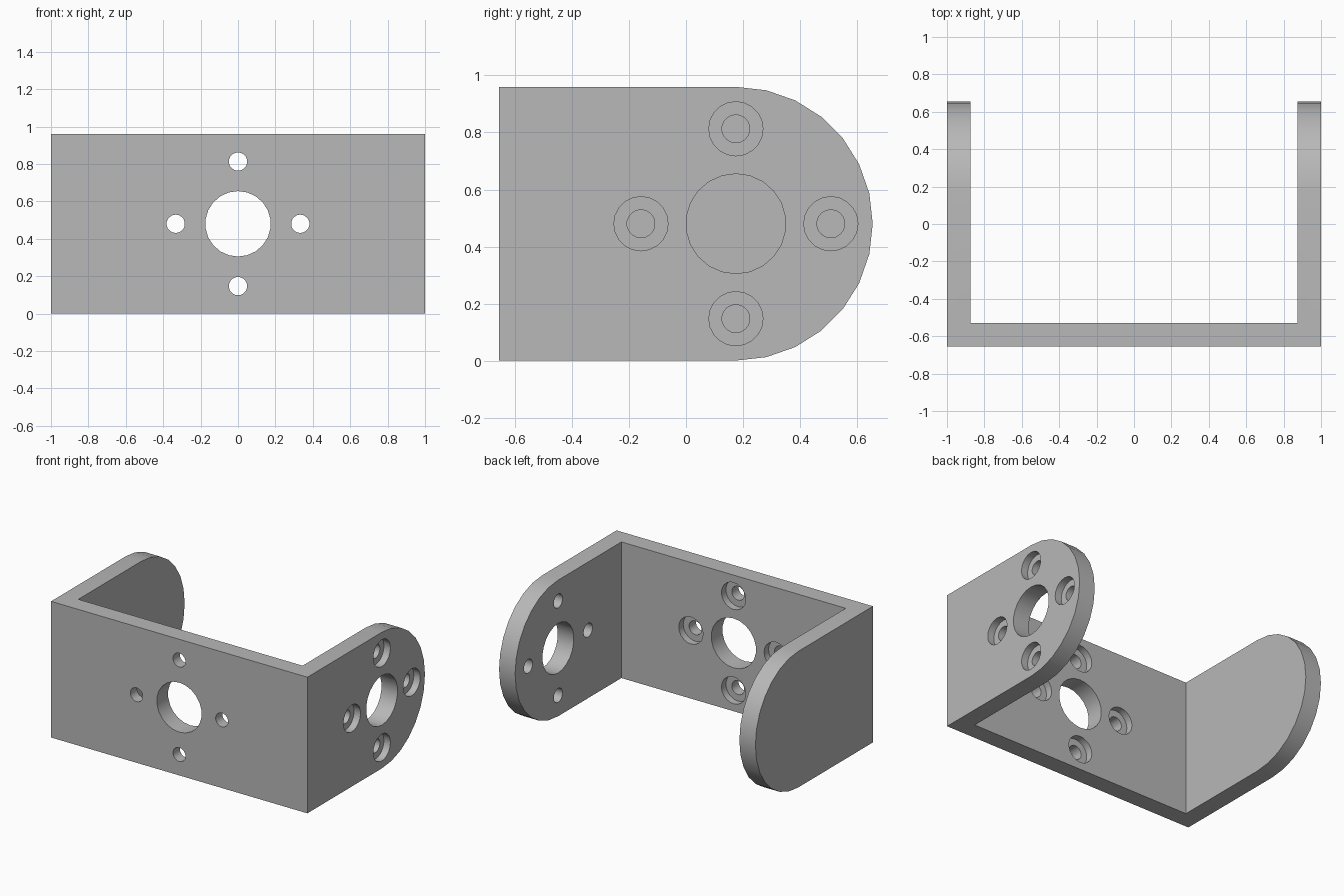
import bpy
import bmesh
from math import pi, sin, cos
from mathutils import Matrix, Vector

if "Cube" in bpy.data.objects:
    bpy.data.objects.remove(bpy.data.objects["Cube"])

DEPTH = 0.655      # half length front to back
RADIUS = 0.48      # rounded ear radius
THICK = 0.125      # plate thickness
EAR_Y = DEPTH - RADIUS
BORE = 0.05        # counterbore depth

grey = bpy.data.materials.new("plain grey")
grey.use_nodes = True
grey.diffuse_color = (0.48, 0.48, 0.48, 1)
grey.node_tree.nodes["Principled BSDF"].inputs["Base Color"].default_value = (0.48, 0.48, 0.48, 1)


def add_object(name, bm):
    bmesh.ops.recalc_face_normals(bm, faces=bm.faces)
    mesh = bpy.data.meshes.new(name)
    bm.to_mesh(mesh)
    bm.free()
    mesh.materials.append(grey)
    obj = bpy.data.objects.new(name, mesh)
    bpy.context.collection.objects.link(obj)
    return obj


def cut(target, cutter):
    """Subtract the cutter from the target, then discard it."""
    cutter.hide_render = True
    mod = target.modifiers.new("cut", 'BOOLEAN')
    mod.operation = 'DIFFERENCE'
    mod.solver = 'EXACT'
    mod.object = cutter
    bpy.context.view_layer.objects.active = target
    bpy.ops.object.modifier_apply(modifier=mod.name)
    bpy.data.objects.remove(cutter)


def drill(target, centre, axis, radius, start, end, sides):
    """Cylindrical cut along x or y between two coordinates."""
    bm = bmesh.new()
    bmesh.ops.create_cone(bm, cap_ends=True, segments=sides, radius1=radius,
                          radius2=radius, depth=end - start)
    turn = Matrix.Rotation(pi / 2, 4, 'Y' if axis == 0 else 'X')
    # Put a cylinder vertex on the horizontal line
    spin = Matrix.Rotation(pi / 2 if axis == 0 else 0, 4, 'Z')
    place = Vector(centre)
    place[axis] = (start + end) / 2
    bmesh.ops.transform(bm, verts=bm.verts, matrix=Matrix.Translation(place) @ turn @ spin)
    cut(target, add_object("hole_cutter", bm))


# Round-ended side profile extruded across the full width
profile = [(-DEPTH, 0), (-DEPTH, 2 * RADIUS)]
for i in range(15):
    a = pi / 2 - pi * i / 14
    profile.append((EAR_Y + RADIUS * cos(a), RADIUS + RADIUS * sin(a)))
bm = bmesh.new()
face = bm.faces.new([bm.verts.new((-1, y, z)) for y, z in profile])
extruded = bmesh.ops.extrude_face_region(bm, geom=[face])["geom"]
bmesh.ops.translate(bm, vec=(2, 0, 0),
                    verts=[v for v in extruded if isinstance(v, bmesh.types.BMVert)])
bracket = add_object("u_bracket", bm)

# Hollow the middle, leaving a front plate and two ears
bm = bmesh.new()
bmesh.ops.create_cube(bm, size=2)
bmesh.ops.scale(bm, vec=(1 - THICK, 1, 1), verts=bm.verts)
bmesh.ops.translate(bm, vec=(0, 1 - DEPTH + THICK, RADIUS), verts=bm.verts)
cut(bracket, add_object("hollow_cutter", bm))

# Central holes and four counterbored screw holes on front plate and left ear
plates = [
    # axis, hole centre, in-plane direction, through range, counterbore range
    (1, Vector((0, 0, RADIUS)), Vector((1, 0, 0)),
     (-0.8, -0.4), (-DEPTH + THICK - BORE, -0.4)),
    (0, Vector((0, EAR_Y, RADIUS)), Vector((0, 1, 0)),
     (0.75, 1.1), (1 - BORE, 1.1)),
]
for axis, centre, side, through, bore in plates:
    drill(bracket, centre, axis, 0.175, *through, 22)
    for direction in (side, -side, Vector((0, 0, 1)), Vector((0, 0, -1))):
        spot = centre + direction * 0.333
        drill(bracket, spot, axis, 0.049, *through, 18)
        drill(bracket, spot, axis, 0.095, *bore, 20)

# Smooth curved walls, keep crisp edges
bpy.ops.object.select_all(action='DESELECT')
bracket.select_set(True)
bpy.context.view_layer.objects.active = bracket
bpy.ops.object.shade_smooth_by_angle(angle=pi / 6)
